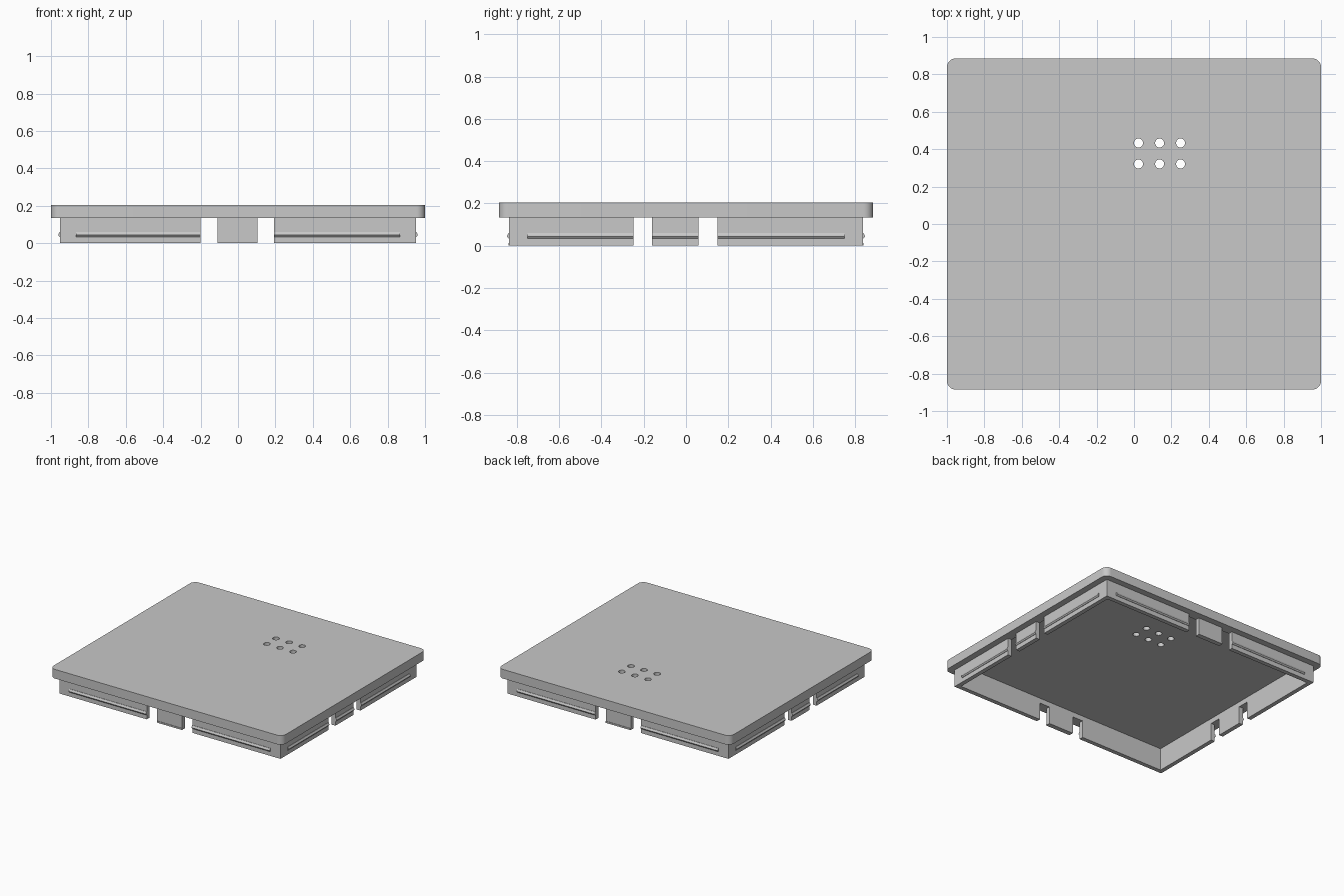
import bpy, bmesh
from mathutils import Vector

if "Cube" in bpy.data.objects:
    bpy.data.objects.remove(bpy.data.objects["Cube"], do_unlink=True)

grey = bpy.data.materials.new("plain grey")
grey.use_nodes = True
GREY = (0.58, 0.58, 0.58, 1)
grey.diffuse_color = GREY
grey.node_tree.nodes["Principled BSDF"].inputs["Base Color"].default_value = GREY

# Main sizes
LID_X, LID_Y = 1.0, 0.885
WALL_X, WALL_Y = 0.951, 0.836
RIM, CEILING, TOP, THICK = 0.134, 0.173, 0.205, 0.033


def finish(name, bm):
    bmesh.ops.recalc_face_normals(bm, faces=bm.faces)
    mesh = bpy.data.meshes.new(name)
    bm.to_mesh(mesh)
    bm.free()
    mesh.materials.append(grey)
    obj = bpy.data.objects.new(name, mesh)
    bpy.context.collection.objects.link(obj)
    return obj


def box(name, low, high, corner=0):
    bm = bmesh.new()
    bmesh.ops.create_cube(bm, size=1)
    low, high = Vector(low), Vector(high)
    bmesh.ops.scale(bm, vec=high - low, verts=bm.verts)
    bmesh.ops.translate(bm, vec=(low + high) / 2, verts=bm.verts)
    if corner:
        upright = [e for e in bm.edges if abs(e.verts[0].co.z - e.verts[1].co.z) > 0.01]
        bmesh.ops.bevel(bm, geom=upright, offset=corner, segments=8, profile=0.5, affect='EDGES')
    return finish(name, bm)


def peg(x, y, radius):
    bm = bmesh.new()
    bmesh.ops.create_cone(bm, cap_ends=True, segments=32, radius1=radius, radius2=radius, depth=1)
    bmesh.ops.translate(bm, vec=(x, y, 0), verts=bm.verts)
    return finish("hole_cutter", bm)


def cut(obj, cutters):
    for c in cutters:
        mod = obj.modifiers.new("cut", 'BOOLEAN')
        mod.operation, mod.solver, mod.object = 'DIFFERENCE', 'EXACT', c
    bpy.context.view_layer.update()
    baked = bpy.data.meshes.new_from_object(
        obj.evaluated_get(bpy.context.evaluated_depsgraph_get()))
    obj.modifiers.clear()
    obj.data = baked
    for c in cutters:
        bpy.data.objects.remove(c, do_unlink=True)


def smooth(obj):
    bpy.ops.object.select_all(action='DESELECT')
    obj.select_set(True)
    bpy.context.view_layer.objects.active = obj
    bpy.ops.object.shade_smooth_by_angle(angle=0.6)


# Lid plate with rounded corners, hollowed below, with six drain holes
ix, iy = WALL_X - THICK, WALL_Y - THICK
lid = box("lid_plate", (-LID_X, -LID_Y, RIM), (LID_X, LID_Y, TOP), corner=0.046)
hollow = box("hollow_cutter", (-ix, -iy, -1), (ix, iy, CEILING))
cut(lid, [hollow] + [peg(x, y, 0.024) for x in (0.024, 0.137, 0.249) for y in (0.321, 0.433)])
smooth(lid)

# Skirt wall below the lid, open inside, with two notches through each side
FRONT_GAPS = ((-0.2, -0.11), (0.105, 0.193))
SIDE_GAPS = ((-0.248, -0.16), (0.06, 0.148))
skirt = box("skirt_wall", (-WALL_X, -WALL_Y, 0), (WALL_X, WALL_Y, RIM))
cutters = [box("inner_cutter", (-ix, -iy, -1), (ix, iy, 1))]
cutters += [box("notch_cutter", (a, -2, -1), (b, 2, 1)) for a, b in FRONT_GAPS]
cutters += [box("notch_cutter", (-2, a, -1), (2, b, 1)) for a, b in SIDE_GAPS]
cut(skirt, cutters)


# Snap ribs along the outside of the skirt
def rib(name, start, end, place):
    profile = ((-0.004, 0.034), (0.003, 0.034), (0.010, 0.043),
               (0.010, 0.048), (0.003, 0.060), (-0.004, 0.060))
    bm = bmesh.new()
    rings = [[bm.verts.new(place(along, out, z)) for out, z in profile]
             for along in (start, end)]
    for ring in rings:
        bm.faces.new(ring)
    n = len(profile)
    for i in range(n):
        j = (i + 1) % n
        bm.faces.new((rings[0][i], rings[0][j], rings[1][j], rings[1][i]))
    finish(name, bm)


for side, s in (("front", -1), ("back", 1)):
    def place(a, out, z, s=s):
        return (a, s * (WALL_Y + out), z)
    rib(side + "_rib_right", -0.865, FRONT_GAPS[0][0], place)
    rib(side + "_rib_left", FRONT_GAPS[1][1], 0.865, place)
    # Low lip on the narrow middle tab
    y = s * WALL_Y
    box(side + "_tab_lip", (FRONT_GAPS[0][1], y - 0.004, 0), (FRONT_GAPS[1][0], y + 0.004, 0.012))

for side, s in (("left", 1), ("right", -1)):
    def place(a, out, z, s=s):
        return (s * (WALL_X + out), a, z)
    rib(side + "_rib_front", -0.75, SIDE_GAPS[0][0], place)
    rib(side + "_rib_middle", SIDE_GAPS[0][1], SIDE_GAPS[1][0], place)
    rib(side + "_rib_back", SIDE_GAPS[1][1], 0.75, place)
